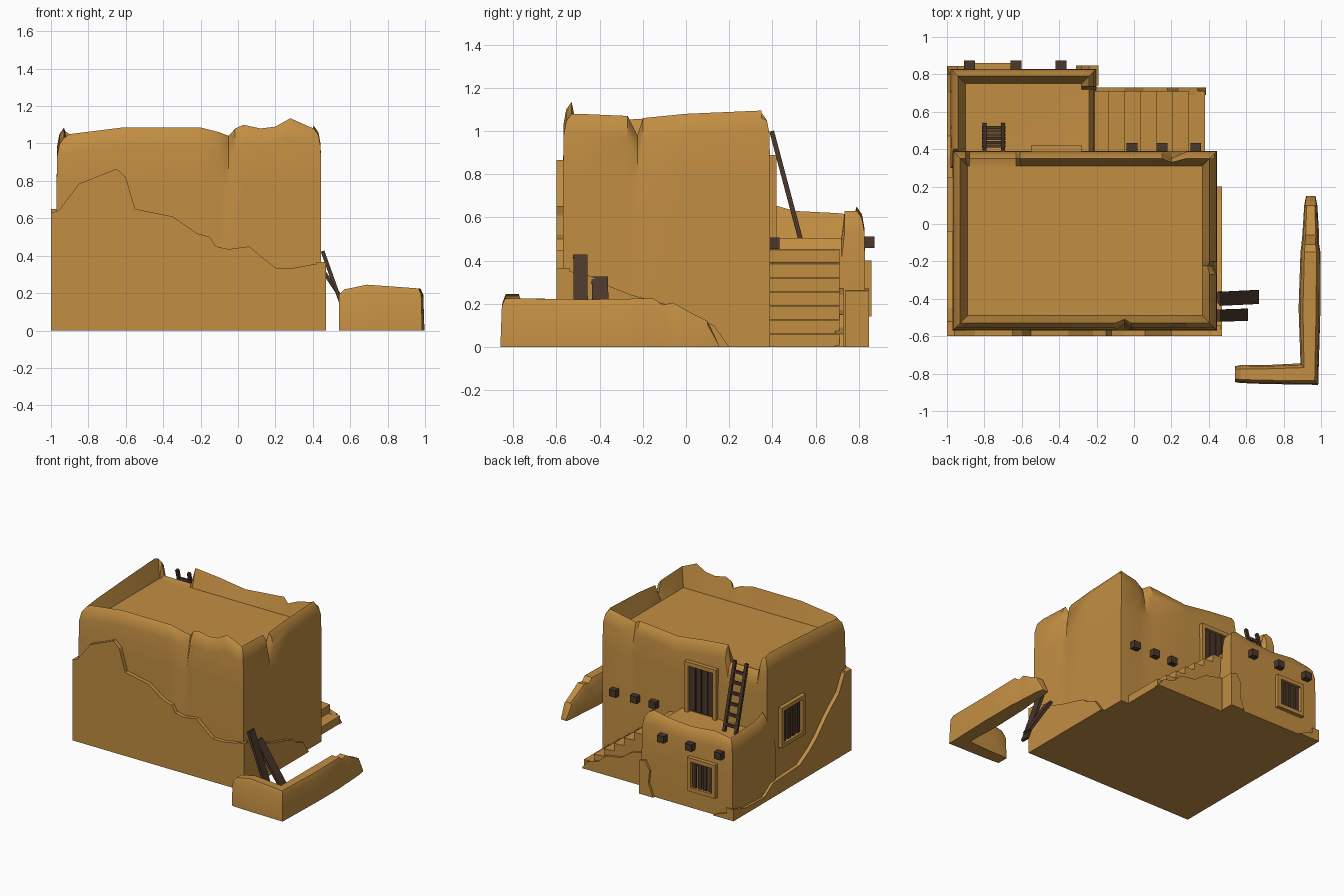
import bpy, bmesh, math
from mathutils import Vector

if "Cube" in bpy.data.objects:
    bpy.data.objects.remove(bpy.data.objects["Cube"])


def material(name, rgb):
    m = bpy.data.materials.new(name)
    m.diffuse_color = (*rgb, 1)
    m.use_nodes = True
    m.node_tree.nodes["Principled BSDF"].inputs["Base Color"].default_value = m.diffuse_color
    return m


CLAY = material("ochre clay", (0.54, 0.27, 0.055))
WOOD = material("dark wood", (0.07, 0.038, 0.023))


def make(name, verts, faces, mat, smooth=False):
    bm = bmesh.new()
    vs = [bm.verts.new(v) for v in verts]
    for f in faces:
        bm.faces.new([vs[i] for i in f])
    bmesh.ops.remove_doubles(bm, verts=bm.verts, dist=0.0005)
    bmesh.ops.recalc_face_normals(bm, faces=bm.faces)
    me = bpy.data.meshes.new(name)
    bm.to_mesh(me)
    bm.free()
    me.materials.append(mat)
    ob = bpy.data.objects.new(name, me)
    bpy.context.collection.objects.link(ob)
    if smooth:
        bpy.ops.object.select_all(action='DESELECT')
        ob.select_set(True)
        bpy.context.view_layer.objects.active = ob
        bpy.ops.object.shade_smooth_by_angle(angle=math.radians(32))
    return ob


def loft(name, rings, mat, smooth=False):
    """Skin equal-length closed rings and cap both ends."""
    n = len(rings[0])
    verts = [v for r in rings for v in r]
    faces = [(k * n + i, k * n + (i + 1) % n, (k + 1) * n + (i + 1) % n, (k + 1) * n + i)
             for k in range(len(rings) - 1) for i in range(n)]
    faces += [tuple(range(n)), tuple(range((len(rings) - 1) * n, len(rings) * n))]
    return make(name, verts, faces, mat, smooth)


def box(name, lo, hi, mat):
    ring = [(lo[0], lo[1]), (hi[0], lo[1]), (hi[0], hi[1]), (lo[0], hi[1])]
    return loft(name, [[(x, y, z) for x, y in ring] for z in (lo[2], hi[2])], mat)


def panel(name, axis, a, b, pts, mat):
    """Extrude a side-view outline between two planes."""
    def put(t, u, z):
        return (t, u, z) if axis == 'x' else (u, t, z)
    return loft(name, [[put(t, u, z) for u, z in pts] for t in (a, b)], mat)


def bar(name, p, q, w, t, mat, side=(1, 0, 0)):
    """Board between two points, w wide along side, t thick."""
    p, q, s = Vector(p), Vector(q), Vector(side)
    n = (q - p).cross(s).normalized() * t / 2
    s = s * w / 2
    return loft(name, [[c - s - n, c + s - n, c + s + n, c - s + n] for c in (p, q)], mat)


def parapet_block(name, x0, x1, y0, y1, floor, mid, front, right, back, left):
    """Solid block with a worn, rounded parapet; side points are (position, height[, crack])."""
    pts = [(p[0], y0, *p[1:]) for p in front] + [(x1, *p) for p in right]
    pts += [(p[0], y1, *p[1:]) for p in back] + [(x0, *p) for p in left]
    rows = [(0, 0, 0, 0), (mid, 0, 0, 0), (-0.1, 1, 0.003, 1), (-0.035, 1, 0.015, 1),
            (0, 1, 0.04, 0.6), (floor, 0, 0.08, 0)]
    rings = []
    for z, rel, d, c in rows:
        ring = []
        for x, y, h, *crack in pts:
            e = d + c * (crack[0] if crack else 0)
            ring.append((min(max(x, x0 + e), x1 - e), min(max(y, y0 + e), y1 - e), z + rel * h))
        rings.append(ring)
    return loft(name, rings, CLAY, True)


# Main house
parapet_block("main_house", -0.97, 0.445, -0.57, 0.39, 0.94, 0.77,
              [(-0.97, 1.03), (-0.9, 1.05), (-0.62, 1.085), (-0.2, 1.085), (-0.1, 1.06),
               (-0.05, 1.04, 0.035), (-0.015, 1.08), (0.03, 1.1), (0.12, 1.08), (0.2, 1.09),
               (0.28, 1.135), (0.38, 1.09)],
              [(-0.57, 1.08), (-0.5, 1.08), (-0.27, 1.07), (-0.225, 0.98, 0.02), (-0.2, 1.06),
               (0, 1.08), (0.35, 1.095)],
              [(0.445, 1.085), (0.28, 1.06), (0.2, 1.03, 0.035), (0.15, 1.06), (-0.18, 1.03),
               (-0.4, 1.06), (-0.61, 1.08), (-0.63, 0.95), (-0.88, 0.95), (-0.9, 1.05)],
              [(0.39, 1.07), (0.3, 1.085), (0, 1.07), (-0.4, 1.045)])

# Lower annex with terrace, open towards the stairs
parapet_block("annex", -0.98, -0.2, 0.3, 0.83, 0.5, 0.3,
              [(-0.98, 0.505)],
              [(0.3, 0.505), (0.72, 0.505), (0.735, 0.63)],
              [(-0.2, 0.63), (-0.28, 0.65), (-0.42, 0.625), (-0.6, 0.61), (-0.8, 0.63)],
              [(0.83, 0.61), (0.7, 0.62), (0.5, 0.63), (0.4, 0.66)])

# Stairs up to the terrace
steps, sx0, sx1 = 7, -0.22, 0.38
profile = [(sx1, 0)]
for i in range(steps):
    z = 0.065 * (i + 1)
    profile += [(sx1 - (sx1 - sx0) * i / steps, z - 0.005),
                (sx1 - (sx1 - sx0) * (i + 1) / steps, z)]
profile.append((sx0, 0))
panel("stairs", 'y', 0.36, 0.71, profile, CLAY)

# Broken outer plaster layer
panel("front_plaster", 'y', -0.6, -0.54,
      [(-1, 0), (0.47, 0), (0.465, 0.365), (0.3, 0.335), (0.2, 0.335), (0.12, 0.4), (0.06, 0.45),
       (-0.05, 0.435), (-0.12, 0.45), (-0.15, 0.5), (-0.22, 0.52), (-0.35, 0.61), (-0.55, 0.65),
       (-0.6, 0.82), (-0.65, 0.865), (-0.85, 0.785), (-0.96, 0.64), (-1, 0.63)], CLAY)
panel("right_plaster", 'x', 0.42, 0.47,
      [(-0.6, 0), (0.2, 0), (0.13, 0.1), (0.05, 0.13), (0, 0.17), (-0.1, 0.2), (-0.25, 0.24),
       (-0.35, 0.28), (-0.45, 0.33), (-0.6, 0.365)], CLAY)
panel("left_plaster", 'x', -1, -0.94,
      [(-0.6, 0), (0.845, 0), (0.845, 0.09), (0.7, 0.05), (0.47, 0.04), (0.36, 0.11), (0.03, 0.125),
       (-0.1, 0.2), (-0.18, 0.26), (-0.28, 0.36), (-0.36, 0.43), (-0.45, 0.5), (-0.52, 0.63),
       (-0.6, 0.63)], CLAY)
panel("annex_corner_plaster", 'y', 0.74, 0.847,
      [(-0.31, 0), (-0.19, 0), (-0.19, 0.26), (-0.24, 0.27), (-0.28, 0.2), (-0.27, 0.1)], CLAY)
panel("annex_left_corner_plaster", 'y', 0.8, 0.845,
      [(-1, 0), (-0.82, 0), (-0.88, 0.03), (-0.95, 0.05), (-1, 0.09)], CLAY)
panel("stair_plaster", 'y', 0.69, 0.73,
      [(-0.2, 0), (0.385, 0), (0.34, 0.06), (0.24, 0.09), (0.18, 0.15), (0.05, 0.17),
       (-0.05, 0.24), (-0.2, 0.27)], CLAY)


def opening(name, axis, wall, out, u0, u1, z0, z1, bars, bar_w, sill=True):
    """Raised clay frame with wooden bars; out is the signed protrusion."""
    def part(label, a, b, c, d, depth, mat):
        lo, hi = sorted((wall - out * 0.3, wall + depth))
        panel(name + label, axis, lo, hi, [(a, c), (b, c), (b, d), (a, d)], mat)
    f = 0.03
    part("_frame_left", u0, u0 + f, z0, z1, out, CLAY)
    part("_frame_right", u1 - f, u1, z0, z1, out, CLAY)
    part("_frame_top", u0 + f, u1 - f, z1 - f, z1, out, CLAY)
    if sill:
        part("_frame_sill", u0 + f, u1 - f, z0, z0 + f, out, CLAY)
    pitch = (u1 - u0 - 2 * f) / bars
    for i in range(bars):
        c = u0 + f + pitch * (i + 0.5)
        part("_bar_%d" % i, c - bar_w / 2, c + bar_w / 2, z0 + 0.01, z1 - f, out * 0.4, WOOD)


# Door and windows
opening("door", 'y', 0.39, 0.03, -0.55, -0.28, 0.5, 0.89, 4, 0.047, False)
opening("annex_window", 'y', 0.83, 0.03, -0.85, -0.61, 0.14, 0.4, 4, 0.03)
opening("left_window", 'x', -0.97, -0.03, -0.04, 0.25, 0.34, 0.65, 4, 0.035)

# Projecting roof beams
for y, xs, z in ((0.39, (-0.01, 0.15, 0.33), 0.48), (0.83, (-0.88, -0.63, -0.39), 0.485)):
    for x in xs:
        box("roof_beam", (x - 0.029, y - 0.05, z - 0.027), (x + 0.029, y + 0.043, z + 0.027), WOOD)

# Ladder from the terrace to the roof
foot, head = Vector((-0.75, 0.53, 0.5)), Vector((-0.75, 0.397, 1.0))
for s in (-1, 1):
    off = Vector((0.05 * s, 0, 0))
    bar("ladder_rail", foot + off, head + off, 0.022, 0.022, WOOD)
for i in range(6):
    c = foot.lerp(head, 0.1 + 0.15 * i)
    box("ladder_rung", c - Vector((0.062, 0.008, 0.011)), c + Vector((0.062, 0.008, 0.011)), WOOD)

# Planks leaning on the right wall
bar("tall_plank", (0.6, -0.485, 0.01), (0.452, -0.49, 0.425), 0.065, 0.02, WOOD, (0, 1, 0))
bar("short_plank", (0.66, -0.39, 0.01), (0.455, -0.4, 0.32), 0.075, 0.02, WOOD, (0, 1, 0))

# Ruined L-shaped yard wall: inner foot, outer foot, height
path = [(0.54, -0.76, 0.54, -0.845, 0.19), (0.57, -0.755, 0.57, -0.85, 0.22),
        (0.69, -0.755, 0.69, -0.855, 0.245), (0.89, -0.745, 0.985, -0.86, 0.225),
        (0.88, -0.45, 0.997, -0.45, 0.22), (0.89, -0.15, 0.997, -0.15, 0.225),
        (0.895, -0.11, 0.99, -0.11, 0.195), (0.9, -0.06, 0.99, -0.06, 0.205),
        (0.905, 0.02, 0.985, 0.02, 0.16), (0.91, 0.1, 0.98, 0.1, 0.12),
        (0.92, 0.15, 0.97, 0.15, 0.015)]
section = [(0, 0), (0.06, 0.85), (0.2, 1), (0.8, 1), (0.94, 0.85), (1, 0)]
loft("yard_wall", [[(a + (c - a) * t, b + (d - b) * t, h * k) for t, k in section]
                   for a, b, c, d, h in path], CLAY, True)
